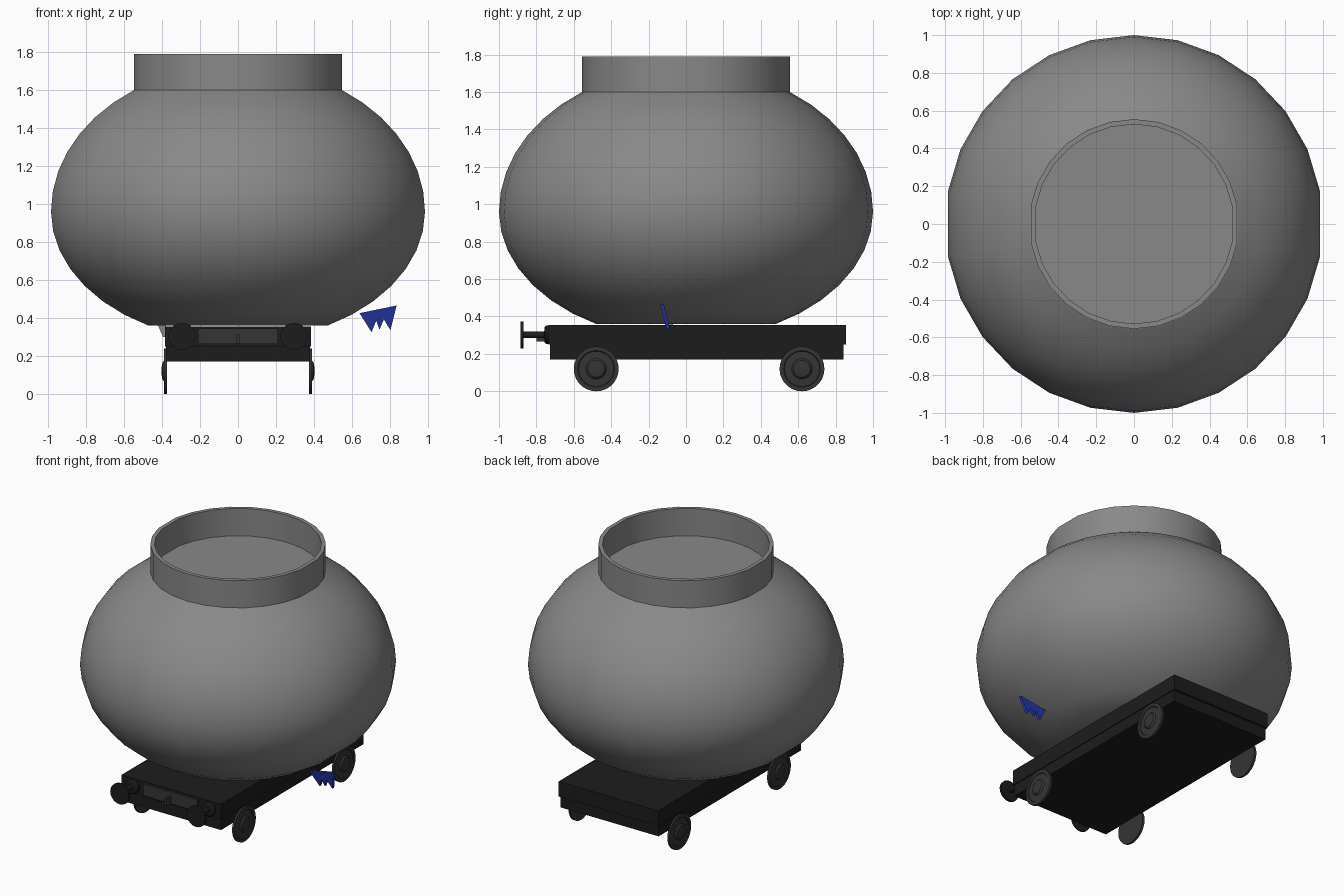
import bpy, bmesh, math
from mathutils import Matrix, Vector

if "Cube" in bpy.data.objects:
    bpy.data.objects.remove(bpy.data.objects["Cube"])


def material(name, rgb):
    m = bpy.data.materials.new(name)
    m.diffuse_color = (*rgb, 1)
    m.use_nodes = True
    m.node_tree.nodes["Principled BSDF"].inputs["Base Color"].default_value = m.diffuse_color
    return m


GREY = material("iron_grey", (0.25, 0.25, 0.25))
BLACK = material("black_paint", (0.012, 0.012, 0.012))
DARK = material("dark_steel", (0.035, 0.035, 0.035))
BLUE = material("blue_paint", (0.02, 0.04, 0.4))


def finish(name, bm, mat, smooth=None):
    bmesh.ops.recalc_face_normals(bm, faces=bm.faces)
    me = bpy.data.meshes.new(name)
    bm.to_mesh(me)
    bm.free()
    ob = bpy.data.objects.new(name, me)
    bpy.context.collection.objects.link(ob)
    me.materials.append(mat)
    if smooth:
        bpy.ops.object.select_all(action='DESELECT')
        ob.select_set(True)
        bpy.context.view_layer.objects.active = ob
        bpy.ops.object.shade_smooth_by_angle(angle=math.radians(smooth))
    return ob


def lathe(name, profile, angles, mat, matrix=Matrix(), closed=False, smooth=30):
    """Spin (radius, height) points around local z; open profiles get end caps."""
    bm = bmesh.new()
    rings = [[bm.verts.new((r * math.cos(a), r * math.sin(a), h)) for a in angles]
             for r, h in profile]
    n = len(angles)
    pairs = list(zip(rings, rings[1:]))
    if closed:
        pairs.append((rings[-1], rings[0]))
    for lo, hi in pairs:
        for i in range(n):
            j = (i + 1) % n
            bm.faces.new((lo[i], lo[j], hi[j], hi[i]))
    if not closed:
        bm.faces.new(rings[0])
        bm.faces.new(rings[-1])
    bm.transform(matrix)
    return finish(name, bm, mat, smooth)


def box(name, lo, hi, mat):
    lo, hi = Vector(lo), Vector(hi)
    bm = bmesh.new()
    bmesh.ops.create_cube(bm, size=1)
    bm.transform(Matrix.Translation((lo + hi) / 2) @ Matrix.Diagonal((*(hi - lo), 1)))
    return finish(name, bm, mat)


def shard(name, outline, y_at, thick, mat):
    """Flat plate from an x-z outline, leaning in y."""
    bm = bmesh.new()
    f = bm.faces.new([bm.verts.new((x, y_at(z), z)) for x, z in outline])
    ext = bmesh.ops.extrude_face_region(bm, geom=[f])
    moved = [v for v in ext["geom"] if isinstance(v, bmesh.types.BMVert)]
    bmesh.ops.translate(bm, verts=moved, vec=(0, thick, 0))
    return finish(name, bm, mat)


def circle(n):
    return [2 * math.pi * i / n for i in range(n)]


# Facets of the pot: 13.3 degree steps with one wider facet on each side
steps = [math.radians(90 + k * 13.333) for k in range(-6, 7)]
pot_angles = steps + [a + math.pi for a in steps]

# Pot: squashed sphere, flatter below the belly than above
lower, upper = math.asin(0.6 / 0.684), math.asin(0.64 / 0.77)
profile = [(math.cos(t), 0.96 - 0.684 * math.sin(t))
           for t in (lower * (1 - i / 7) for i in range(7))]
profile += [(math.cos(t), 0.96 + 0.77 * math.sin(t))
            for t in (upper * i / 7 for i in range(8))]
lathe("pot", profile, pot_angles, GREY)

# Neck ring
lathe("pot_rim", [(0.555, 1.595), (0.555, 1.79), (0.528, 1.79), (0.528, 1.595)],
      pot_angles, GREY, closed=True)

# Wagon bed
box("deck", (-0.384, -0.735, 0.25), (0.384, 0.856, 0.355), BLACK)
box("under_frame", (-0.378, -0.727, 0.17), (0.378, 0.842, 0.25), BLACK)
box("front_panel", (-0.21, -0.75, 0.262), (0.21, -0.73, 0.345), DARK)
box("coupling_hook", (-0.008, -0.80, 0.265), (0.008, -0.745, 0.315), DARK)

# Wheels
wheel = [(0.12, -0.010), (0.12, 0.006), (0.098, 0.007), (0.094, 0.002),
         (0.055, 0.004), (0.045, 0.014), (0.02, 0.018)]
for side, s in (("left", -1), ("right", 1)):
    for end, y in (("front", -0.48), ("rear", 0.62)):
        m = Matrix.Translation((s * 0.384, y, 0.12)) @ Matrix.Rotation(s * math.pi / 2, 4, 'Y')
        lathe(f"wheel_{end}_{side}", wheel, circle(28), DARK, m)

# Front buffers
buffer = [(0.05, 0), (0.05, 0.015), (0.04, 0.023), (0.018, 0.025),
          (0.018, 0.135), (0.072, 0.137), (0.072, 0.152)]
for side, x in (("left", -0.295), ("right", 0.295)):
    m = Matrix.Translation((x, -0.733, 0.302)) @ Matrix.Rotation(math.pi / 2, 4, 'X')
    lathe(f"buffer_{side}", buffer, circle(20), BLACK, m)

# Blue drip under the pot and a small wedge on the other side
shard("blue_drip", [(0.64, 0.425), (0.835, 0.465), (0.803, 0.335), (0.768, 0.392),
                    (0.745, 0.338), (0.728, 0.385), (0.703, 0.325)],
      lambda z: -0.105 - (z - 0.33) * 0.25, 0.02, BLUE)
shard("side_wedge", [(-0.43, 0.38), (-0.38, 0.38), (-0.38, 0.30), (-0.395, 0.30)],
      lambda z: -0.1, 0.03, GREY)
